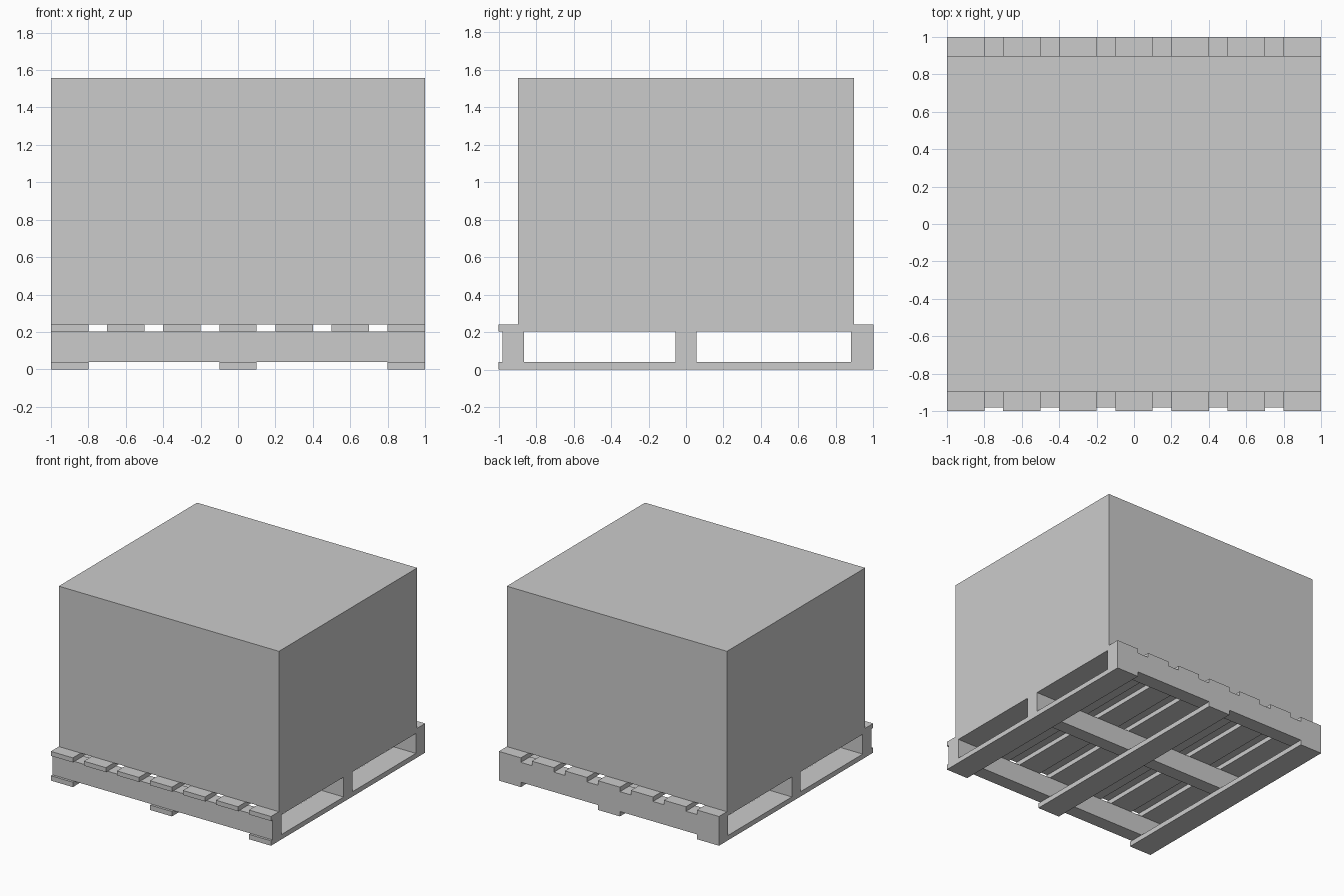
import bpy

# Remove the default cube
cube = bpy.data.objects.get("Cube")
if cube:
    bpy.data.objects.remove(cube, do_unlink=True)

# Single plain grey material
GREY = (0.6, 0.6, 0.6, 1.0)
grey = bpy.data.materials.new("plain_grey")
grey.use_nodes = True
grey.diffuse_color = GREY
grey.node_tree.nodes["Principled BSDF"].inputs["Base Color"].default_value = GREY


def block(name, low, high):
    """Box spanning two opposite corners."""
    bpy.ops.mesh.primitive_cube_add(size=1)
    obj = bpy.context.object
    obj.name = name
    for v in obj.data.vertices:
        for i in range(3):
            v.co[i] = high[i] if v.co[i] > 0 else low[i]
    obj.data.materials.append(grey)
    return obj


BOARD_TOP = 0.04      # top of the bottom boards
BEAM_TOP = 0.203      # top of the cross beams
DECK_TOP = 0.24       # top of the deck slats
HALF_BOARD = 0.1

# Bottom boards, running front to back
for name, x in (("right", -0.9), ("middle", 0.0), ("left", 0.9)):
    block(f"bottom_board_{name}", (x - HALF_BOARD, -1, 0),
          (x + HALF_BOARD, 1, BOARD_TOP))

# Cross beams, running side to side
for name, y0, y1 in (("front", -0.98, -0.865), ("middle", -0.057, 0.055),
                     ("back", 0.88, 1.0)):
    block(f"cross_beam_{name}", (-1, y0, BOARD_TOP), (1, y1, BEAM_TOP))

# Seven evenly spaced deck slats
for i in range(7):
    x = -0.9 + 0.3 * i
    block(f"deck_slat_{i + 1}", (x - HALF_BOARD, -1, BEAM_TOP),
          (x + HALF_BOARD, 1, DECK_TOP))

# Large crate resting on the deck
block("crate", (-1, -0.897, DECK_TOP), (1, 0.897, 1.557))
